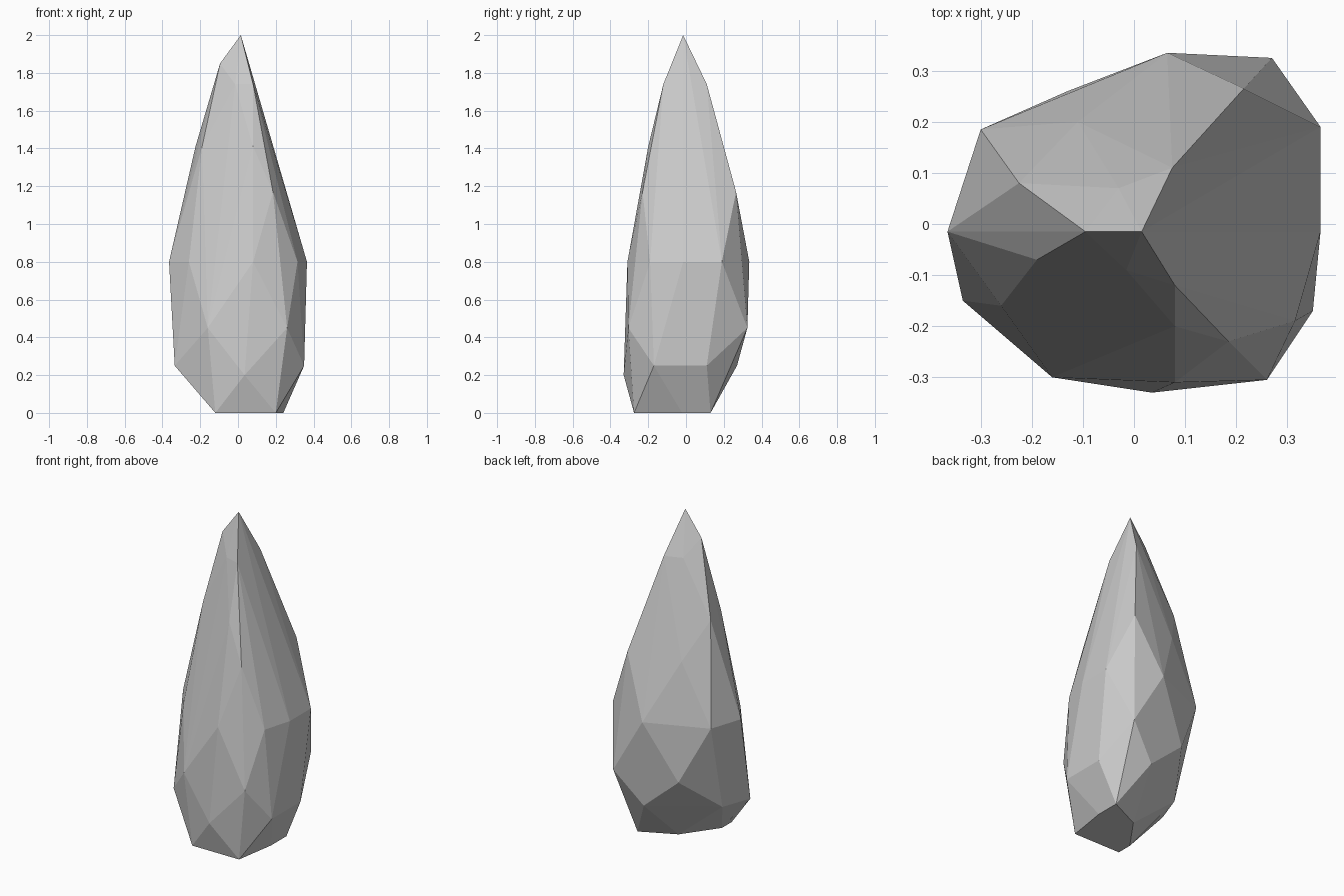
import bpy
import bmesh
from math import radians

default_cube = bpy.data.objects.get("Cube")
if default_cube:
    bpy.data.objects.remove(default_cube, do_unlink=True)


def make_material(name, color):
    material = bpy.data.materials.new(name)
    material.use_nodes = True
    material.diffuse_color = color
    shader = material.node_tree.nodes["Principled BSDF"]
    shader.inputs["Base Color"].default_value = color
    shader.inputs["Roughness"].default_value = 0.8
    return material


def add_ring(mesh, height, corners):
    """Add the corners of one cut level, given in hundredths of a unit."""
    for x, y in corners:
        mesh.verts.new((x / 100, y / 100, height))


def cut_facets(mesh):
    """Wrap the levels in a convex skin and merge nearly flat neighbours."""
    result = bmesh.ops.convex_hull(mesh, input=mesh.verts[:])
    unused = set(result["geom_interior"]) | set(result["geom_unused"])
    loose = [item for item in unused if isinstance(item, bmesh.types.BMVert)]
    bmesh.ops.delete(mesh, geom=loose, context="VERTS")
    bmesh.ops.dissolve_limit(mesh, angle_limit=radians(1),
                             verts=mesh.verts[:], edges=mesh.edges[:])
    bmesh.ops.recalc_face_normals(mesh, faces=mesh.faces[:])
    for face in mesh.faces:
        face.smooth = False


stone = bmesh.new()

# Flat foot the stone stands on
add_ring(stone, 0, [(-12, -27.5), (20, -27.5), (24, -2),
                    (24, 13), (3, 3), (-12, -18)])

# Lower belly, alternating corners between the levels
add_ring(stone, 0.2, [(3.5, -33)])
add_ring(stone, 0.25, [(35, -17), (35, 11), (10, 27), (-27, 3), (-33.5, -15)])
add_ring(stone, 0.45, [(-16, -30), (26, -30.5), (27, 32.5), (-13, 26)])

# Widest girdle
add_ring(stone, 0.8, [(8, -31), (31.5, -19), (36.5, -1.5), (36.5, 19),
                      (6.5, 33.5), (-30, 18.5), (-36.5, -1.5), (-26, -16)])

# Tapering shoulders
add_ring(stone, 1.17, [(18.5, -23), (21.5, 26.5), (-11, 20)])
add_ring(stone, 1.41, [(8, -20), (-19, -7), (-22.5, 8)])

# Slim neck and off-centre tip
add_ring(stone, 1.74, [(8, -12), (7.5, 11), (-3, 7), (-1.5, -9)])
add_ring(stone, 1.85, [(-9.5, -1.5)])
add_ring(stone, 2, [(1.5, -1.5)])

cut_facets(stone)

stone_mesh = bpy.data.meshes.new("faceted_stone")
stone.to_mesh(stone_mesh)
stone.free()
stone_mesh.materials.append(make_material("stone grey", (0.6, 0.6, 0.6, 1)))

stone_object = bpy.data.objects.new("faceted_stone", stone_mesh)
bpy.context.scene.collection.objects.link(stone_object)
